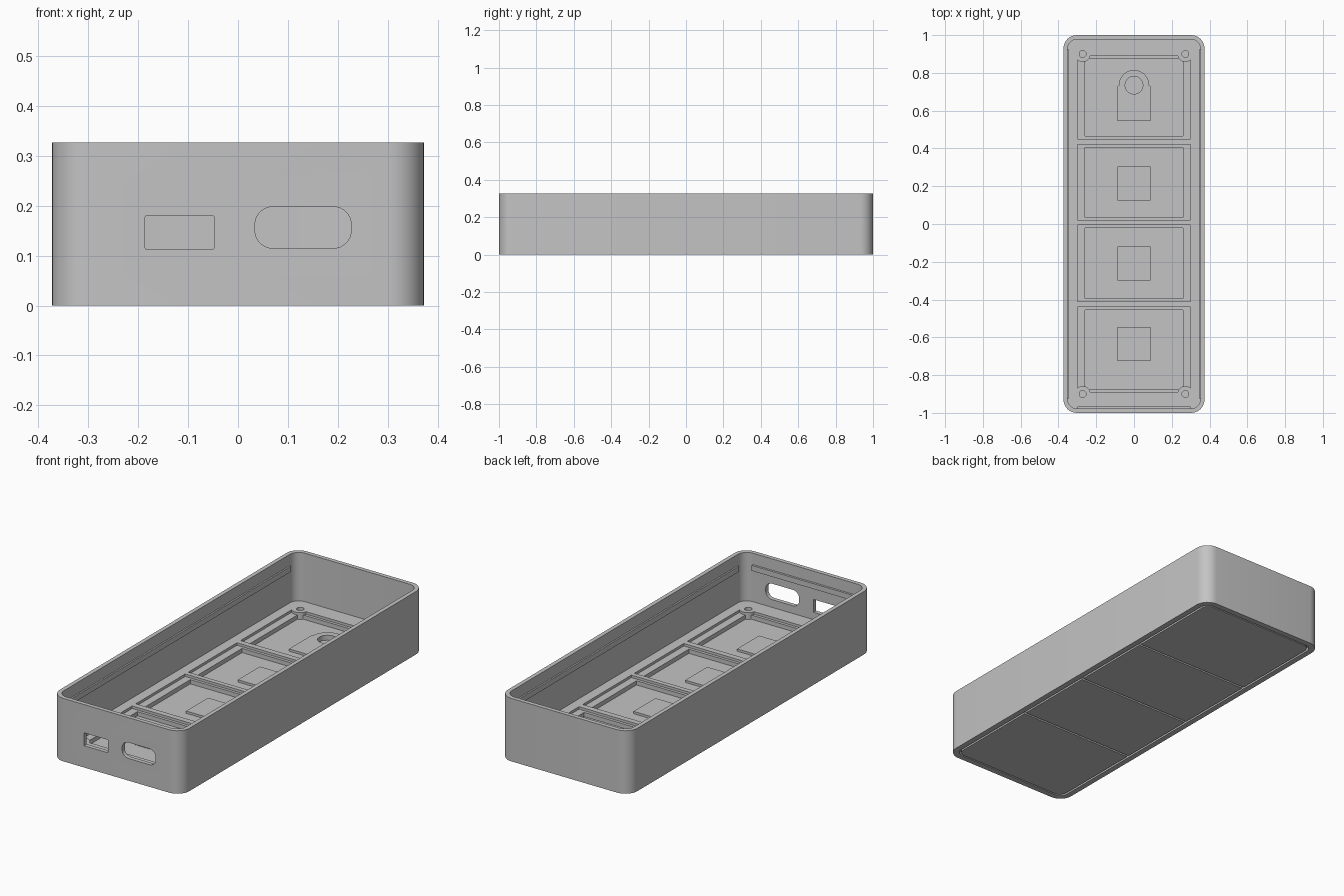
import bpy, bmesh
from math import sin, cos, pi, radians

old = bpy.data.objects.get("Cube")
if old:
    bpy.data.objects.remove(old, do_unlink=True)

grey = bpy.data.materials.new("plain grey")
grey.use_nodes = True
colour = (0.55, 0.55, 0.55, 1)
grey.diffuse_color = colour
grey.node_tree.nodes["Principled BSDF"].inputs["Base Color"].default_value = colour


def prism(name, outline, z0, z1):
    """Extrude a counter-clockwise outline from z0 to z1."""
    bm = bmesh.new()
    face = bm.faces.new([bm.verts.new((x, y, z0)) for x, y in outline])
    top = bmesh.ops.extrude_face_region(bm, geom=[face])["geom"]
    moved = [v for v in top if isinstance(v, bmesh.types.BMVert)]
    bmesh.ops.translate(bm, verts=moved, vec=(0, 0, z1 - z0))
    bmesh.ops.recalc_face_normals(bm, faces=bm.faces)
    mesh = bpy.data.meshes.new(name)
    bm.to_mesh(mesh)
    bm.free()
    mesh.materials.append(grey)
    obj = bpy.data.objects.new(name, mesh)
    bpy.context.collection.objects.link(obj)
    return obj


def slab(name, x0, x1, y0, y1, z0, z1, front=0, back=0, steps=8):
    """Box whose front and back upright corners may be rounded."""
    points = []
    for cx, cy, sx, sy, r, start in ((x1, y1, -1, -1, back, 0), (x0, y1, 1, -1, back, 1),
                                     (x0, y0, 1, 1, front, 2), (x1, y0, -1, 1, front, 3)):
        for i in range(steps + 1 if r else 1):
            a = (start + i / steps) * pi / 2
            points.append((cx + sx * r + r * cos(a), cy + sy * r + r * sin(a)) if r else (cx, cy))
    return prism(name, points, z0, z1)


def disc(name, x, y, r, z0, z1, sides=32):
    ring = [(x + r * cos(2 * pi * i / sides), y + r * sin(2 * pi * i / sides)) for i in range(sides)]
    return prism(name, ring, z0, z1)


def cut(target, cutter):
    cutter.hide_render = True
    mod = target.modifiers.new("cut", 'BOOLEAN')
    mod.operation = 'DIFFERENCE'
    mod.solver = 'EXACT'
    mod.object = cutter
    bpy.context.view_layer.objects.active = target
    bpy.ops.object.modifier_apply(modifier=mod.name)
    bpy.data.objects.remove(cutter, do_unlink=True)


H, FLOOR, LEDGE, POCKET = 0.327, 0.075, 0.062, 0.04
screws = [(sx * 0.272, sy * 0.9) for sx in (-1, 1) for sy in (-1, 1)]

# Hollow tray with a recess underneath
case = slab("case", -0.373, 0.373, -1, 1, 0, H, 0.07, 0.07)
cut(case, slab("cavity", -0.351, 0.351, -0.978, 0.978, FLOOR, 1, 0.05, 0.05))
cut(case, slab("underside_recess", -0.343, 0.343, -0.97, 0.97, -0.1, 0.02, 0.045, 0.045))

# Four stepped pockets in the floor; the end ones leave room for screw bosses
cells = [(-0.89, -0.44), (-0.41, -0.005), (0.02, 0.42), (0.45, 0.89)]
for y0, y1 in cells:
    for hx, inset, depth in ((0.3, 0, LEDGE), (0.26, 0.015, POCKET)):
        pocket = slab("pocket", -hx, hx, y0 + inset, y1 - inset, depth, 0.2)
        for x, y in screws:
            if y0 - 0.05 < y < y1 + 0.05:
                cut(pocket, disc("boss", x, y, 0.042, 0, 0.3))
        cut(case, pocket)
for x, y in screws:
    cut(case, disc("screw_hole", x, y, 0.018, 0.03, 0.2, 16))

# Two ports through the front wall, drawn flat and then stood upright
for x0, x1, z0, z1, r in ((-0.186, -0.048, 0.113, 0.18, 0.003), (0.034, 0.227, 0.115, 0.198, 0.036)):
    port = slab("port", x0, x1, z0, z1, 0.9, 1.1, r, r)
    for v in port.data.vertices:
        x, y, z = v.co
        v.co = (x, -z, y)
    cut(case, port)

# Raised square pads in three pockets
for i, y in enumerate((-0.635, -0.21, 0.215)):
    slab(f"pad_{i + 1}", -0.088, 0.088, y - 0.09, y + 0.09, POCKET - 0.005, 0.052)

# Arched pad with a round blind hole in the back pocket
arch = [(0.08 * cos(pi * i / 20), 0.735 + 0.08 * sin(pi * i / 20)) for i in range(21)]
outline = [(-0.088, 0.545), (0.088, 0.545), (0.088, 0.73), *arch, (-0.088, 0.73)]
arched_pad = prism("arched_pad", outline, POCKET - 0.005, 0.052)
cut(arched_pad, disc("pad_hole", 0, 0.735, 0.047, 0, 0.1))
cut(case, disc("floor_hole", 0, 0.735, 0.047, 0.026, 0.1))

# Lid-catching ridges inside both long walls and the front wall
for name, side in (("right_ridge", -1), ("left_ridge", 1)):
    a, b = sorted((side * 0.343, side * 0.36))
    slab(name, a, b, -0.925, 0.925, 0.24, 0.268)
slab("front_ridge", -0.3, 0.3, -0.985, -0.967, 0.24, 0.268)

# Four base panels with narrow grooves between them
edges = [-0.963, -0.445, 0, 0.445, 0.963]
for i in range(4):
    y0 = edges[i] + (0.005 if i else 0)
    y1 = edges[i + 1] - (0.005 if i < 3 else 0)
    slab(f"base_panel_{i + 1}", -0.333, 0.333, y0, y1, 0, 0.022,
         0.04 if i == 0 else 0, 0.04 if i == 3 else 0)

# Soft shading on rounded corners only
for obj in bpy.context.collection.objects:
    if obj.type == 'MESH' and obj.data.materials and obj.data.materials[0] == grey:
        bpy.ops.object.select_all(action='DESELECT')
        obj.select_set(True)
        bpy.context.view_layer.objects.active = obj
        bpy.ops.object.shade_smooth_by_angle(angle=radians(30))
